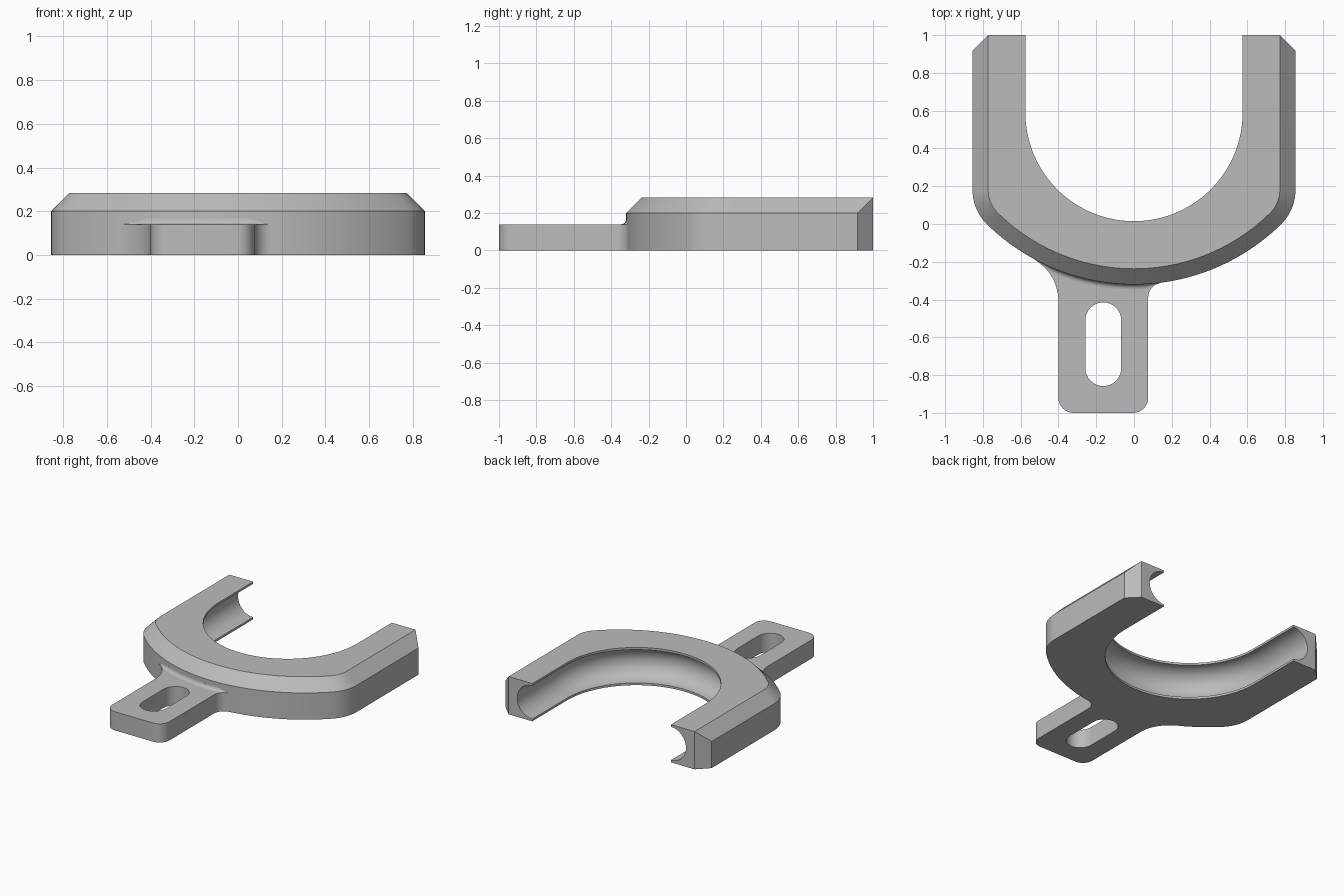
import bpy
import bmesh
from math import sin, cos, pi, radians
from mathutils import Vector

if "Cube" in bpy.data.objects:
    bpy.data.objects.remove(bpy.data.objects["Cube"], do_unlink=True)

grey = bpy.data.materials.new("plain grey")
grey.use_nodes = True
COLOUR = (0.5, 0.5, 0.5, 1)
grey.diffuse_color = COLOUR
grey.node_tree.nodes["Principled BSDF"].inputs["Base Color"].default_value = COLOUR

HEIGHT, CHAMFER, TAB_HEIGHT = 0.283, 0.083, 0.14
HALF_WIDTH, FRONT_RADIUS, FRONT_CENTRE = 0.855, 1.11, 0.79
CORNER_RADIUS, CORNER_Y = 0.253, 0.18
INNER_RADIUS, INNER_Y, GROOVE = 0.575, 0.59, 0.125


def arc(cx, cy, r, start, end, steps):
    """Points on an arc, angles in degrees."""
    angles = [radians(start + (end - start) * i / steps) for i in range(steps + 1)]
    return [(cx + r * cos(a), cy + r * sin(a)) for a in angles]


def finish(name, mesh):
    """Weld and shade a mesh, and put it in the scene."""
    bm = bmesh.new()
    bm.from_mesh(mesh)
    bmesh.ops.remove_doubles(bm, verts=bm.verts, dist=0.0002)
    bmesh.ops.recalc_face_normals(bm, faces=bm.faces)
    bm.to_mesh(mesh)
    bm.free()
    mesh.materials.clear()
    mesh.materials.append(grey)
    obj = bpy.data.objects.new(name, mesh)
    bpy.context.collection.objects.link(obj)
    bpy.ops.object.select_all(action="DESELECT")
    obj.select_set(True)
    bpy.context.view_layer.objects.active = obj
    bpy.ops.object.shade_smooth_by_angle(angle=radians(25))
    return obj


def loft(name, sections, caps=True):
    """Skin a list of closed sections with equal point counts."""
    bm = bmesh.new()
    rings = [[bm.verts.new(p) for p in s] for s in sections]
    count = len(rings[0])
    for a, b in zip(rings, rings[1:]):
        for i in range(count):
            j = (i + 1) % count
            bm.faces.new((a[i], a[j], b[j], b[i]))
    if caps:
        bm.faces.new(rings[0])
        bm.faces.new(rings[-1])
    mesh = bpy.data.meshes.new(name)
    bm.to_mesh(mesh)
    bm.free()
    return finish(name, mesh)


# Outer edge of the right half, inset by d, from the arm tip to the front middle
def outer_edge(d):
    tip = HALF_WIDTH - CHAMFER
    turn = -45.4
    corner = arc(HALF_WIDTH - CORNER_RADIUS, CORNER_Y, CORNER_RADIUS - d, 0, turn, 12)
    front = arc(0, FRONT_CENTRE, FRONT_RADIUS - d, turn, -90, 24)
    return [(tip, 1), (HALF_WIDTH - d, 1 - CHAMFER + d)] + corner + front[1:]


# Inner edge of the right half, inset by d into the arm
def inner_edge(d):
    r = INNER_RADIUS + d
    return [(r, 1), (r, 1 - CHAMFER)] + arc(0, INNER_Y, r, 0, -90, 36)


# U-shaped body: chamfered outside, half-round channel inside
rails = [(outer_edge(0), 0), (outer_edge(0), HEIGHT - CHAMFER), (outer_edge(CHAMFER), HEIGHT)]
rails.append((inner_edge(0), HEIGHT))
for i in range(17):
    a = pi * i / 16
    rails.append((inner_edge(GROOVE * sin(a)), HEIGHT / 2 + GROOVE * cos(a)))
rails.append((inner_edge(0), 0))
half = [[(edge[k][0], edge[k][1], z) for edge, z in rails] for k in range(len(rails[0][0]))]
mirrored = [[(-x, y, z) for x, y, z in s] for s in reversed(half[:-1])]
# Tip corners share one plane, so the height step there is kept on the same line
loft("u_shaped_body", half + mirrored)

# Mounting tab: rounded plate that flares into the body, with a long slot
LEFT, RIGHT, ROUND = -0.40, 0.075, 0.08
outline = arc(LEFT - 0.259, -0.41, 0.259, 61, 0, 14)
outline += arc(LEFT + ROUND, -1 + ROUND, ROUND, 180, 270, 8)
outline += arc(RIGHT - ROUND, -1 + ROUND, ROUND, 270, 360, 8)
outline += arc(RIGHT + ROUND, -0.39, ROUND, 180, 97.5, 8)
outline += arc(0, FRONT_CENTRE, FRONT_RADIUS - 0.006, -82.5, -118.8, 20)
middle = (LEFT + RIGHT) / 2
slot = arc(middle, -0.51, 0.095, 0, 180, 16) + arc(middle, -0.763, 0.095, 180, 360, 16)

curve = bpy.data.curves.new("tab_outline", "CURVE")
curve.dimensions = "2D"
curve.fill_mode = "BOTH"
curve.extrude = TAB_HEIGHT / 2
for loop in (outline, slot):
    spline = curve.splines.new("POLY")
    spline.points.add(len(loop) - 1)
    for point, (x, y) in zip(spline.points, loop):
        point.co = (x, y, 0, 1)
    spline.use_cyclic_u = True
helper = bpy.data.objects.new("tab_outline", curve)
bpy.context.collection.objects.link(helper)
bpy.context.view_layer.update()
graph = bpy.context.evaluated_depsgraph_get()
tab_mesh = bpy.data.meshes.new_from_object(helper.evaluated_get(graph))
bpy.data.objects.remove(helper, do_unlink=True)
for v in tab_mesh.vertices:
    v.co += Vector((0, 0, TAB_HEIGHT / 2))
finish("mounting_tab", tab_mesh)

# Small concave fillet where the tab top meets the body, fading at both ends
sections = []
STEPS = 40
for i in range(STEPS + 1):
    t = i / STEPS
    angle = radians(-118 + 35 * t)
    size = 0.026 * max(0.05, min(1, t * 6, (1 - t) * 9))
    profile = [(-0.006, -0.004)]
    profile += [(size * (1 - sin(a)), size * (1 - cos(a))) for a in [pi / 2 * k / 6 for k in range(7)]]
    profile.append((-0.006, size))
    sections.append([((FRONT_RADIUS + r) * cos(angle), FRONT_CENTRE + (FRONT_RADIUS + r) * sin(angle),
                      TAB_HEIGHT + z) for r, z in profile])
loft("tab_fillet", sections)
